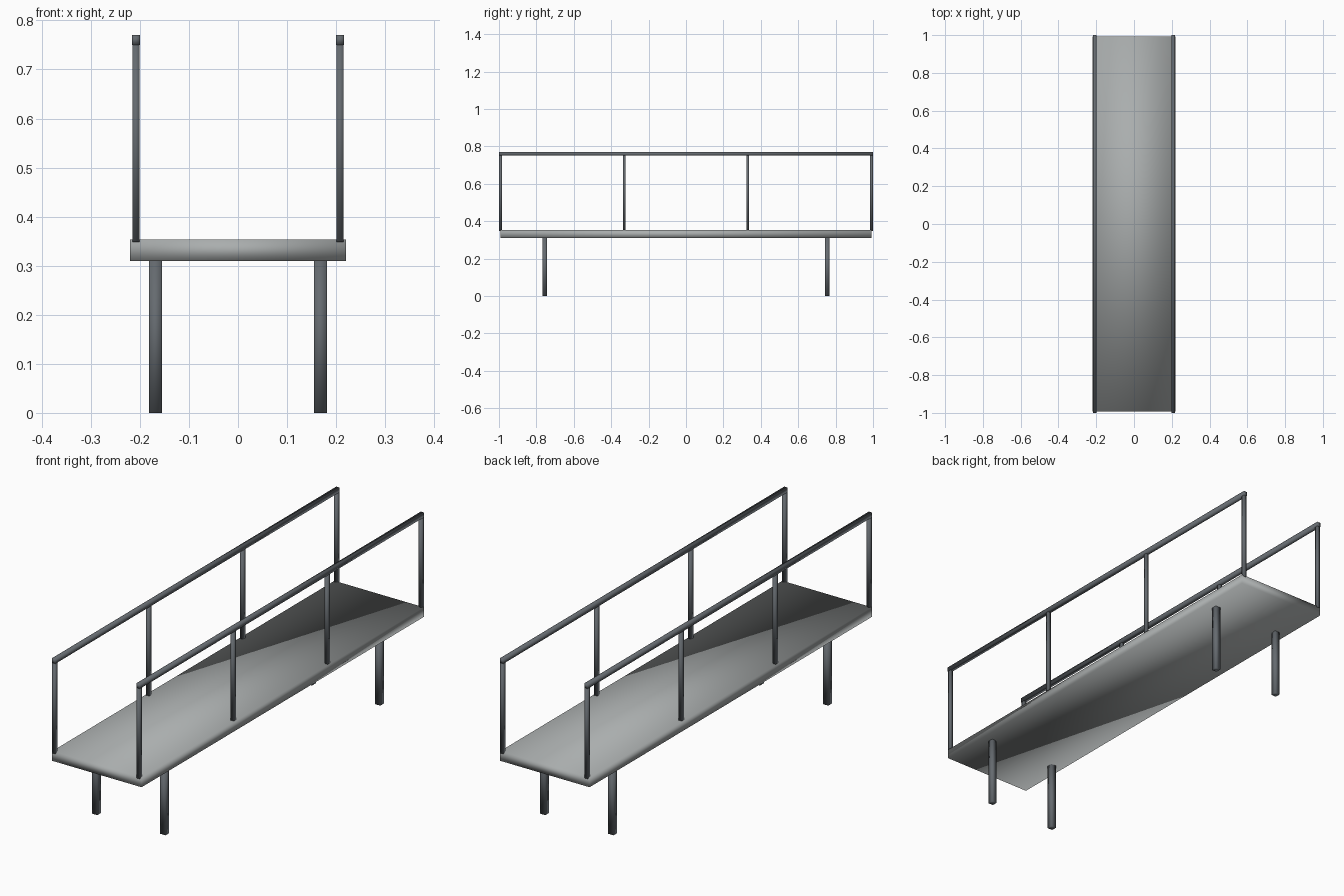
import bpy

cube = bpy.data.objects.get("Cube")
if cube:
    bpy.data.objects.remove(cube, do_unlink=True)


def material(name, colour):
    mat = bpy.data.materials.new(name)
    mat.use_nodes = True
    mat.diffuse_color = colour
    mat.node_tree.nodes["Principled BSDF"].inputs["Base Color"].default_value = colour
    return mat


deck_grey = material("deck grey", (0.40, 0.42, 0.42, 1))
steel = material("dark steel", (0.13, 0.145, 0.16, 1))


def box(name, centre, size, mat):
    """Box with softly blended normals."""
    bpy.ops.mesh.primitive_cube_add(size=1, location=centre)
    ob = bpy.context.object
    ob.name = name
    ob.scale = size
    bpy.ops.object.transform_apply(location=False, rotation=False, scale=True)
    bpy.ops.object.shade_smooth()
    ob.data.materials.append(mat)
    return ob


# Walkway slab
DECK_LOW, DECK_TOP = 0.31, 0.353
box("deck", (0, 0, (DECK_LOW + DECK_TOP) / 2),
    (0.44, 1.984, DECK_TOP - DECK_LOW), deck_grey)

RAIL_X, RAIL_Z, RAIL_T = 0.208, 0.76, 0.017
POST_LOW, POST_TOP, POST_T = 0.348, 0.767, 0.015
for side, sign in (("left", 1), ("right", -1)):
    # Handrail and its evenly spaced posts
    box(f"{side}_handrail", (sign * RAIL_X, 0, RAIL_Z), (RAIL_T, 2, 0.02), steel)
    for i in range(4):
        y = -0.991 + i * 1.982 / 3
        box(f"{side}_post_{i + 1}", (sign * RAIL_X, y, (POST_LOW + POST_TOP) / 2),
            (POST_T, POST_T, POST_TOP - POST_LOW), steel)
    # Support legs
    for end, y in (("front", -0.755), ("back", 0.755)):
        box(f"{end}_{side}_leg", (sign * 0.168, y, DECK_LOW / 2),
            (0.026, 0.026, DECK_LOW), steel)
